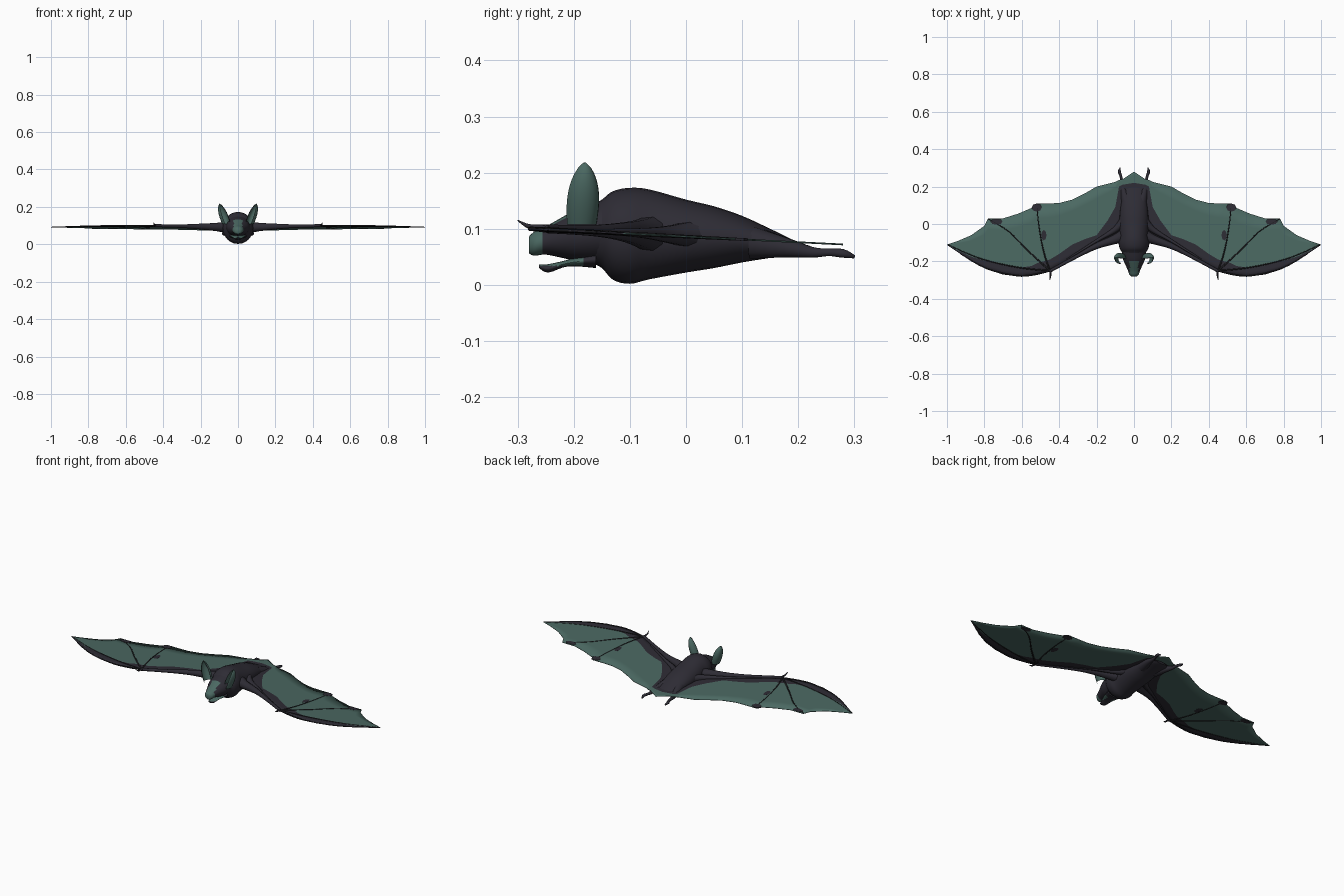
import bpy, bmesh, math
from mathutils import Vector

old = bpy.data.objects.get("Cube")
if old:
    bpy.data.objects.remove(old, do_unlink=True)


def material(name, rgb):
    m = bpy.data.materials.new(name)
    m.use_nodes = True
    m.diffuse_color = (*rgb, 1)
    m.node_tree.nodes["Principled BSDF"].inputs["Base Color"].default_value = (*rgb, 1)
    return m


FUR = material("charcoal fur", (0.027, 0.025, 0.035))
SKIN = material("grey green skin", (0.07, 0.14, 0.122))
BONE = material("near black bone", (0.012, 0.012, 0.014))


def finish(bm, name, mats, smooth=True, mirror=False):
    bmesh.ops.recalc_face_normals(bm, faces=bm.faces)
    me = bpy.data.meshes.new(name)
    bm.to_mesh(me)
    bm.free()
    for m in mats:
        me.materials.append(m)
    ob = bpy.data.objects.new(name, me)
    bpy.context.collection.objects.link(ob)
    bpy.ops.object.select_all(action="DESELECT")
    bpy.context.view_layer.objects.active = ob
    ob.select_set(True)
    if smooth:
        bpy.ops.object.shade_smooth_by_angle(angle=math.radians(50))
    if mirror:
        ob.modifiers.new("mirror", "MIRROR")
    return ob


def skin_rings(bm, rings, closed=True):
    rows = [[bm.verts.new(p) for p in ring] for ring in rings]
    n = len(rows[0])
    for a, b in zip(rows, rows[1:]):
        for i in range(n if closed else n - 1):
            j = (i + 1) % n
            bm.faces.new((a[i], a[j], b[j], b[i]))
    return rows


def circle(n):
    return [(math.cos(2 * math.pi * i / n), math.sin(2 * math.pi * i / n)) for i in range(n)]


def smooth_path(pts, steps=4):
    """Catmull-Rom through tuples of any length."""
    pts = [Vector(p) for p in pts]
    out = []
    for i in range(len(pts) - 1):
        p0, p1, p2, p3 = pts[max(i - 1, 0)], pts[i], pts[i + 1], pts[min(i + 2, len(pts) - 1)]
        for k in range(steps):
            t = k / steps
            out.append(p1 + (p2 - p0) * (t / 2) + (p0 * 2 - p1 * 5 + p2 * 4 - p3) * (t * t / 2)
                       + (p1 * 3 - p0 - p2 * 3 + p3) * (t ** 3 / 2))
    return out + [pts[-1]]


def loft(name, stations, rule=None):
    """Oval rings along y, each station (y, half width, bottom, top)."""
    bm = bmesh.new()
    rings = [[(w * c, y, (lo + hi) / 2 + (hi - lo) / 2 * s) for c, s in circle(24)]
             for y, w, lo, hi in smooth_path(stations)]
    rows = skin_rings(bm, rings)
    bm.faces.new(rows[0])
    bm.faces.new(rows[-1])
    bm.normal_update()
    if rule:
        for f in bm.faces:
            f.material_index = int(rule(f.calc_center_median()))
    return finish(bm, name, (FUR, SKIN))


def tube(name, pts, mat, squash=1.0):
    """Tapered round limb through points (x, y, z, radius), mirrored."""
    bm = bmesh.new()
    path = smooth_path(pts)
    rings = []
    for i, p in enumerate(path):
        d = (path[min(i + 1, len(path) - 1)] - path[max(i - 1, 0)]).xyz.normalized()
        side = d.cross(Vector((0, 0, 1))).normalized()
        up = side.cross(d)
        rings.append([p.xyz + (side * c + up * s * squash) * p.w for c, s in circle(10)])
    rows = skin_rings(bm, rings)
    bm.faces.new(rows[0])
    bm.faces.new(rows[-1])
    finish(bm, name, (mat,), mirror=True)


def wing_z(y):
    return 0.1 - 0.05 * (y + 0.28)


# Torso with the deep furry chest
loft("body", [(-.17, .05, .04, .14), (-.15, .065, .03, .152), (-.13, .077, .009, .167),
              (-.1, .082, .002, .173), (-.065, .077, .01, .17), (0, .078, .022, .152),
              (.05, .076, .03, .14), (.1, .07, .04, .123), (.15, .062, .048, .1),
              (.2, .05, .055, .076), (.22, .03, .06, .07)])

# Head, with bare skin on the muzzle and the bridge of the nose
loft("head", [(-.28, .014, .056, .086), (-.27, .025, .052, .095), (-.25, .032, .054, .104),
              (-.22, .045, .048, .121), (-.19, .058, .042, .137), (-.15, .065, .04, .15)],
     lambda c: c.y < -.258 or (c.y < -.2 and abs(c.x) < .024 and c.z > .08))

# Open lower jaw, skin coloured inside
loft("lower_jaw", [(-.262, .008, .03, .036), (-.245, .018, .022, .037),
                   (-.21, .03, .033, .045), (-.16, .045, .03, .06)],
     lambda c: c.z > .034 and c.y < -.19)

# Cupped ears, open forward and outward
bm = bmesh.new()
rings = []
for k in range(13):
    t = k / 12
    w = 0.029 * (1 - t ** 2.2) ** 0.8 * (0.85 + 0.5 * t) + 0.0008
    cx, cy, cz = 0.062 + 0.036 * t, -0.188 + 0.006 * t, 0.108 + 0.11 * t
    ring = []
    for i in range(13):
        a = math.radians(-125 + 250 * i / 12 + 35)
        ring.append((cx + w * 0.8 * math.sin(a), cy + w * math.cos(a), cz))
    rings.append(ring)
inner = skin_rings(bm, rings, closed=False)
outer = skin_rings(bm, [[(x + (x - .062 - .036 * k / 12) * .1, y + .003, z) for x, y, z in ring]
                        for k, ring in enumerate(rings)], closed=False)
for f in bm.faces:
    f.material_index = int(f.index < 0)
bm.faces.ensure_lookup_table()
for f in bm.faces[:len(bm.faces) // 2]:
    f.material_index = 1
for e in (0, -1):
    for k in range(12):
        bm.faces.new((inner[k][e], inner[k + 1][e], outer[k + 1][e], outer[k][e]))
finish(bm, "ears", (FUR, SKIN), mirror=True)

# Wing and tail membrane: stations of (x, leading edge, fur edge, trailing edge)
stations = [(0, -.06, .22, .28), (.06, -.07, .21, .24), (.08, -.08, .2, .235),
            (.1, -.09, .09, .225), (.14, -.1, .02, .215), (.2, -.13, -.06, .2),
            (.26, -.155, -.08, .165), (.33, -.19, -.11, .13), (.4, -.225, -.16, .112),
            (.45, -.25, -.19, .11), (.52, -.272, -.21, .11), (.55, -.276, -.225, .085),
            (.62, -.28, -.235, .055), (.7, -.27, -.22, .03), (.78, -.245, -.2, .03),
            (.8, -.235, -.195, -.01), (.87, -.2, -.175, -.06), (.94, -.152, -.142, -.09),
            (1, -.112, -.111, -.11)]
bm = bmesh.new()
rings = []
for x, lead, fur, trail in stations:
    ys = [lead, (lead + fur) / 2] + [fur + (trail - fur) * i / 4 for i in range(5)]
    rings.append([(x, y, wing_z(y)) for y in ys])
skin_rings(bm, rings, closed=False)
for i, f in enumerate(bm.faces):
    f.material_index = int(i % 6 > 1)
wings = finish(bm, "wing_membrane", (FUR, SKIN), mirror=True)
solid = wings.modifiers.new("thickness", "SOLIDIFY")
solid.thickness = 0.003
solid.offset = 0

# Dark blotches on the membrane
for name, x, y, rx, ry in (("rear", .52, .088, .027, .022), ("middle", .482, -.06, .014, .028),
                           ("outer", .735, .012, .032, .016)):
    bm = bmesh.new()
    bmesh.ops.create_cone(bm, cap_ends=True, segments=8, radius1=1, radius2=1, depth=0.005)
    for v in bm.verts:
        v.co = (x + rx * v.co.x, y + ry * v.co.y, wing_z(y + ry * v.co.y) + v.co.z)
    finish(bm, name + "_blotch", (FUR,), smooth=False, mirror=True)

# Arms, finger bones, thumbs and legs
tube("arms", [(.03, -.05, .09, .04), (.1, -.082, .092, .025), (.2, -.118, .095, .016),
              (.3, -.17, .097, .01), (.45, -.252, .1, .008)], FUR)
tube("arm_folds", [(.04, .03, .09, .03), (.1, -.03, .09, .016), (.2, -.09, .093, .008),
                   (.36, -.19, .096, .004)], FUR)
for name, pts in (("inner", [(.45, -.25), (.485, -.14), (.51, 0), (.52, .11)]),
                  ("middle", [(.45, -.25), (.57, -.14), (.67, -.04), (.78, .028)]),
                  ("outer", [(.45, -.25), (.62, -.232), (.82, -.185), (.995, -.111)]),
                  ("leading", [(.45, -.25), (.54, -.272), (.63, -.276), (.79, -.238), (.93, -.158)])):
    tube(name + "_fingers", [(x, y, wing_z(y), .0048 - .003 * i / len(pts))
                             for i, (x, y) in enumerate(pts)], BONE)
tube("thumbs", [(.445, -.245, .1, .007), (.446, -.265, .103, .005), (.447, -.282, .105, .004),
                (.45, -.3, .115, .001)], FUR)
tube("legs", [(.04, .12, .075, .03), (.057, .18, .066, .018), (.066, .225, .058, .01),
              (.07, .255, .058, .007), (.078, .28, .056, .008), (.074, .3, .05, .003)], FUR)
